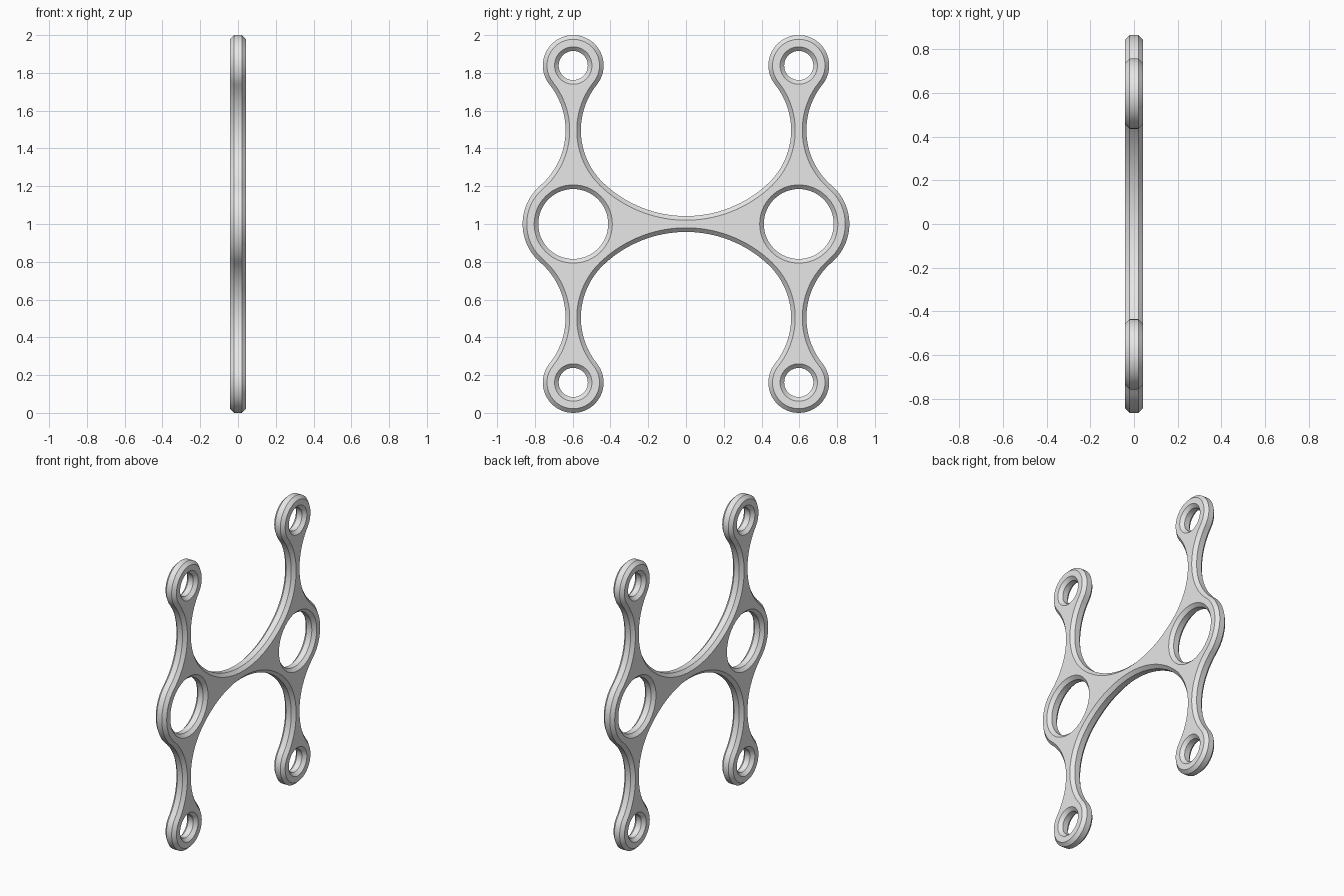
import bpy
import bmesh
from math import atan2, cos, sin, pi, sqrt, hypot

if "Cube" in bpy.data.objects:
    bpy.data.objects.remove(bpy.data.objects["Cube"])

HALF_THICK = 0.042
CHAMFER = 0.022
HUB, HUB_R, HUB_HOLE = (0.597, 0.0), 0.268, 0.185
EYE, EYE_R, EYE_HOLE = (0.597, 0.839), 0.161, 0.077
WAIST = 0.042          # half width of the cross bar at its middle
NECK_R = 0.387         # fillet radius between hub and eyelet

# Fillet centres, tangent to the circles they join
reach_hub, reach_eye = HUB_R + NECK_R, EYE_R + NECK_R
neck_z = (EYE[1] ** 2 + reach_hub ** 2 - reach_eye ** 2) / (2 * EYE[1])
neck_y = sqrt(reach_hub ** 2 - neck_z ** 2)
neck_in = (HUB[0] - neck_y, neck_z)
neck_out = (HUB[0] + neck_y, neck_z)
bar_r = (HUB[0] ** 2 + WAIST ** 2 - HUB_R ** 2) / (2 * (HUB_R - WAIST))
bar = (0.0, WAIST + bar_r)


def angle(a, b):
    return atan2(b[1] - a[1], b[0] - a[0])


def arc(centre, radius, start, end, steps):
    return [(centre[0] + radius * cos(start + (end - start) * i / steps),
             centre[1] + radius * sin(start + (end - start) * i / steps))
            for i in range(steps + 1)]


def outline(inset):
    """Whole outer edge, moved inwards by inset."""
    fillet = NECK_R + inset
    arcs = [
        arc(bar, bar_r + inset, -pi / 2, angle(bar, HUB), 16),
        arc(neck_in, fillet, angle(neck_in, HUB), angle(neck_in, EYE), 24),
        arc(EYE, EYE_R - inset, angle(EYE, neck_in) + 2 * pi,
            angle(EYE, neck_out), 40),
        arc(neck_out, fillet, angle(neck_out, EYE),
            angle(neck_out, HUB) + 2 * pi, 24),
        arc(HUB, HUB_R - inset, angle(HUB, neck_out), 0, 16),
    ]
    quarter = []
    for pts in arcs:
        for p in pts:
            if not quarter or hypot(p[0] - quarter[-1][0],
                                    p[1] - quarter[-1][1]) > 1e-5:
                quarter.append(p)
    half = quarter + [(y, -z) for y, z in reversed(quarter[:-1])]
    return half + [(-y, z) for y, z in reversed(half[1:-1])]


def hole(centre, radius):
    return lambda inset: arc(centre, radius + inset, 0, 2 * pi, 64)[:-1]


# Outer edge and the six round holes
edges = [outline]
for side in (-1, 1):
    edges.append(hole((side * HUB[0], 0), HUB_HOLE))
    for up in (-1, 1):
        edges.append(hole((side * EYE[0], up * EYE[1]), EYE_HOLE))

# Chamfered walls round every edge, then the two flat faces
bm = bmesh.new()
layers = [(-HALF_THICK, CHAMFER), (CHAMFER - HALF_THICK, 0),
          (HALF_THICK - CHAMFER, 0), (HALF_THICK, CHAMFER)]
rims = ([], [])
for edge in edges:
    rings = [[bm.verts.new((x, y, z + 1)) for y, z in edge(inset)]
             for x, inset in layers]
    n = len(rings[0])
    for a, b in zip(rings, rings[1:]):
        for i in range(n):
            j = (i + 1) % n
            bm.faces.new((a[i], a[j], b[j], b[i]))
    for rim, ring in zip(rims, (rings[0], rings[-1])):
        rim += [bm.edges.get((ring[i], ring[(i + 1) % n])) for i in range(n)]
for rim in rims:
    bmesh.ops.triangle_fill(bm, edges=rim, use_beauty=True)
bmesh.ops.recalc_face_normals(bm, faces=bm.faces[:])

mesh = bpy.data.meshes.new("linked_ring_plate")
bm.to_mesh(mesh)
bm.free()
plate = bpy.data.objects.new("linked_ring_plate", mesh)
bpy.context.collection.objects.link(plate)

# Plain grey
grey = bpy.data.materials.new("light_grey")
grey.use_nodes = True
colour = (0.8, 0.8, 0.8, 1)
grey.diffuse_color = colour
grey.node_tree.nodes["Principled BSDF"].inputs["Base Color"].default_value = colour
mesh.materials.append(grey)

bpy.ops.object.select_all(action="DESELECT")
plate.select_set(True)
bpy.context.view_layer.objects.active = plate
bpy.ops.object.shade_smooth_by_angle(angle=pi / 6)
